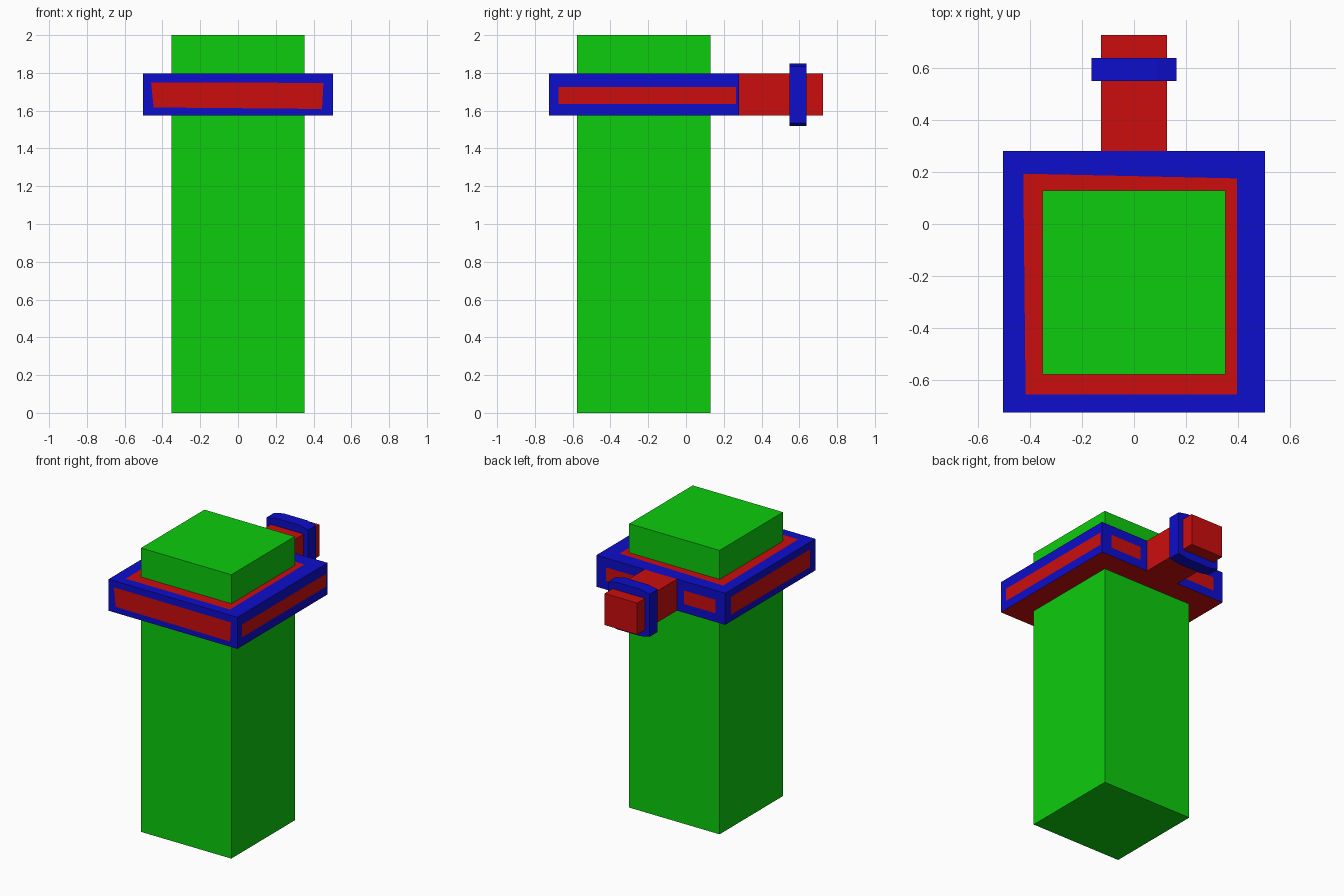
import bpy, bmesh

if "Cube" in bpy.data.objects:
    bpy.data.objects.remove(bpy.data.objects["Cube"])


def material(name, rgb):
    m = bpy.data.materials.new(name)
    m.diffuse_color = (*rgb, 1)
    m.use_nodes = True
    m.node_tree.nodes["Principled BSDF"].inputs["Base Color"].default_value = m.diffuse_color
    return m


GREEN = material("green", (0.004, 0.604, 0.004))
BLUE = material("blue", (0.004, 0.004, 0.604))
RED = material("red", (0.604, 0.004, 0.004))


def finish(name, bm, mats):
    bmesh.ops.remove_doubles(bm, verts=bm.verts, dist=1e-5)
    bmesh.ops.recalc_face_normals(bm, faces=bm.faces)
    me = bpy.data.meshes.new(name)
    bm.to_mesh(me)
    bm.free()
    for m in mats:
        me.materials.append(m)
    ob = bpy.data.objects.new(name, me)
    bpy.context.collection.objects.link(ob)


def box(name, lo, hi, mat):
    bm = bmesh.new()
    bmesh.ops.create_cube(bm, size=1)
    for v in bm.verts:
        v.co = [(a + b) / 2 + c * (b - a) for a, b, c in zip(lo, hi, v.co)]
    finish(name, bm, [mat])


def rect(x0, x1, y0, y1):
    return [(x0, y0), (x1, y0), (x1, y1), (x0, y1)]


def quad_face(bm, pts, index):
    bm.faces.new([bm.verts.new(p) for p in pts]).material_index = index


def border(bm, outer, inner, place, index):
    """Four faces between two flat quads; place maps 2D to 3D."""
    for i in range(4):
        j = (i + 1) % 4
        quad_face(bm, [place(*p) for p in (outer[i], outer[j], inner[j], inner[i])], index)


def panel(bm, outer, inner, place):
    """Blue frame with a flush red centre."""
    border(bm, outer, inner, place, 0)
    quad_face(bm, [place(*p) for p in inner], 1)


# Square post
PX, PY0, PY1 = 0.352, -0.577, 0.129
box("post", (-PX, PY0, 0), (PX, PY1, 2), GREEN)

# Square collar around the post with flush red panels
X, Y0, Y1, Z0, Z1 = 0.502, -0.724, 0.281, 1.574, 1.796
bm = bmesh.new()
panel(bm, rect(-X, X, Z0, Z1),
      [(-0.447, 1.617), (0.445, 1.609), (0.452, 1.747), (-0.46, 1.75)],
      lambda u, v: (u, Y0, v))
panel(bm, rect(Y0, Y1, Z0, Z1), rect(-0.675, 0.265, 1.635, 1.725),
      lambda u, v: (X, u, v))
panel(bm, rect(Y0, Y1, Z0, Z1), rect(-0.665, 0.215, 1.62, 1.745),
      lambda u, v: (-X, u, v))
for s in (-1, 1):  # back panels either side of the handle
    panel(bm, rect(0, s * X, Z0, Z1), rect(s * 0.18, s * 0.425, 1.635, 1.73),
          lambda u, v: (u, Y1, v))
hole = rect(-PX, PX, PY0, PY1)
mid = [(-0.416, -0.655), (0.395, -0.655), (0.395, 0.175), (-0.425, 0.193)]
rim = rect(-X, X, Y0, Y1)
border(bm, rim, mid, lambda u, v: (u, v, Z1), 0)
border(bm, mid, hole, lambda u, v: (u, v, Z1), 1)
border(bm, rim, hole, lambda u, v: (u, v, Z0), 1)
finish("collar", bm, [BLUE, RED])

# Handle at the back
box("handle", (-0.127, Y1, Z0), (0.127, 0.725, Z1), RED)

# Band on the handle, gently arched at top and bottom
profile = [(-0.163, 1.535), (-0.09, 1.52), (0.09, 1.52), (0.163, 1.535),
           (0.163, 1.835), (0.09, 1.85), (-0.09, 1.85), (-0.163, 1.835)]
bm = bmesh.new()
face = bm.faces.new([bm.verts.new((x, 0.549, z)) for x, z in profile])
ext = bmesh.ops.extrude_face_region(bm, geom=[face], use_keep_orig=True)
bmesh.ops.translate(bm, vec=(0, 0.088, 0),
                    verts=[g for g in ext["geom"] if isinstance(g, bmesh.types.BMVert)])
finish("handle_band", bm, [BLUE])
